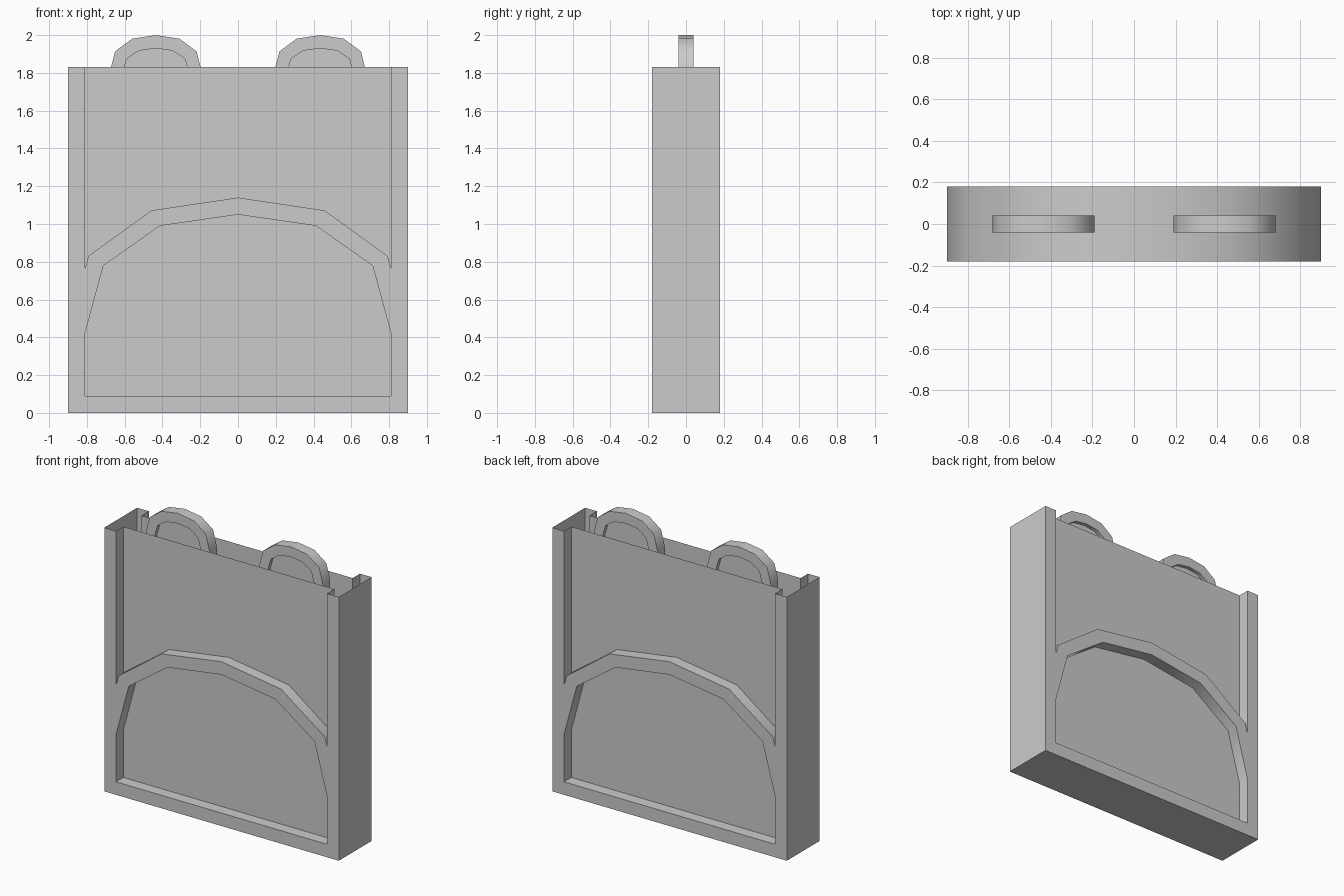
import bpy, bmesh

if "Cube" in bpy.data.objects:
    bpy.data.objects.remove(bpy.data.objects["Cube"])

# half-arch corners (unit width, unit rise), right to left
ARCH = [(1, 0), (.88, .57), (.51, .905), (0, 1), (-.51, .905), (-.88, .57), (-1, 0)]


def arch(cx, base, spring, rx, rise):
    """Outline in x, z: faceted arch on two straight legs."""
    pts = [(cx + rx * u, spring + rise * v) for u, v in ARCH]
    return pts + [(cx - rx, base), (cx + rx, base)]


def inset_shell(name, outer, inner, half, recess, closed=True):
    """Thin shell through y with a recessed panel on front and back."""
    bm = bmesh.new()

    def ring(pts, y):
        return [bm.verts.new((x, y, z)) for x, z in pts]

    def bridge(a, b):
        n = len(a)
        for i in range(n if closed else n - 1):
            j = (i + 1) % n
            bm.faces.new((a[i], a[j], b[j], b[i]))

    rims = []
    for s in (-1, 1):
        rim = ring(outer, s * half)
        lip = ring(inner, s * half)
        floor = ring(inner, s * (half - recess))
        bridge(rim, lip)
        bridge(lip, floor)
        bm.faces.new(floor)
        rims.append(rim)
    bridge(*rims)
    bmesh.ops.recalc_face_normals(bm, faces=bm.faces)
    me = bpy.data.meshes.new(name)
    bm.to_mesh(me)
    bm.free()
    ob = bpy.data.objects.new(name, me)
    bpy.context.collection.objects.link(ob)
    bpy.context.view_layer.objects.active = ob
    ob.select_set(True)
    bpy.ops.object.shade_smooth_by_angle(angle=0.87)
    ob.select_set(False)
    return ob


# open-topped case with recessed front and back
W, H, T = .9, 1.83, .09
inset_shell("case",
            [(-W, H), (-W, 0), (W, 0), (W, H)],
            [(-W + T, H), (-W + T, T), (W - T, T), (W - T, H)],
            .18, .08, closed=False)

# large arched pocket in the lower part
inset_shell("arched_pocket",
            arch(0, 0, .42, W, .72),
            arch(0, T, .42, W - T, .63), .18, .08)

# two small arched tabs standing in the open top
for side, x in (("left", -.435), ("right", .435)):
    inset_shell(side + "_tab",
                arch(x, 1.685, 1.8, .245, .2),
                arch(x, 1.71, 1.8, .175, .13), .04, .025)
